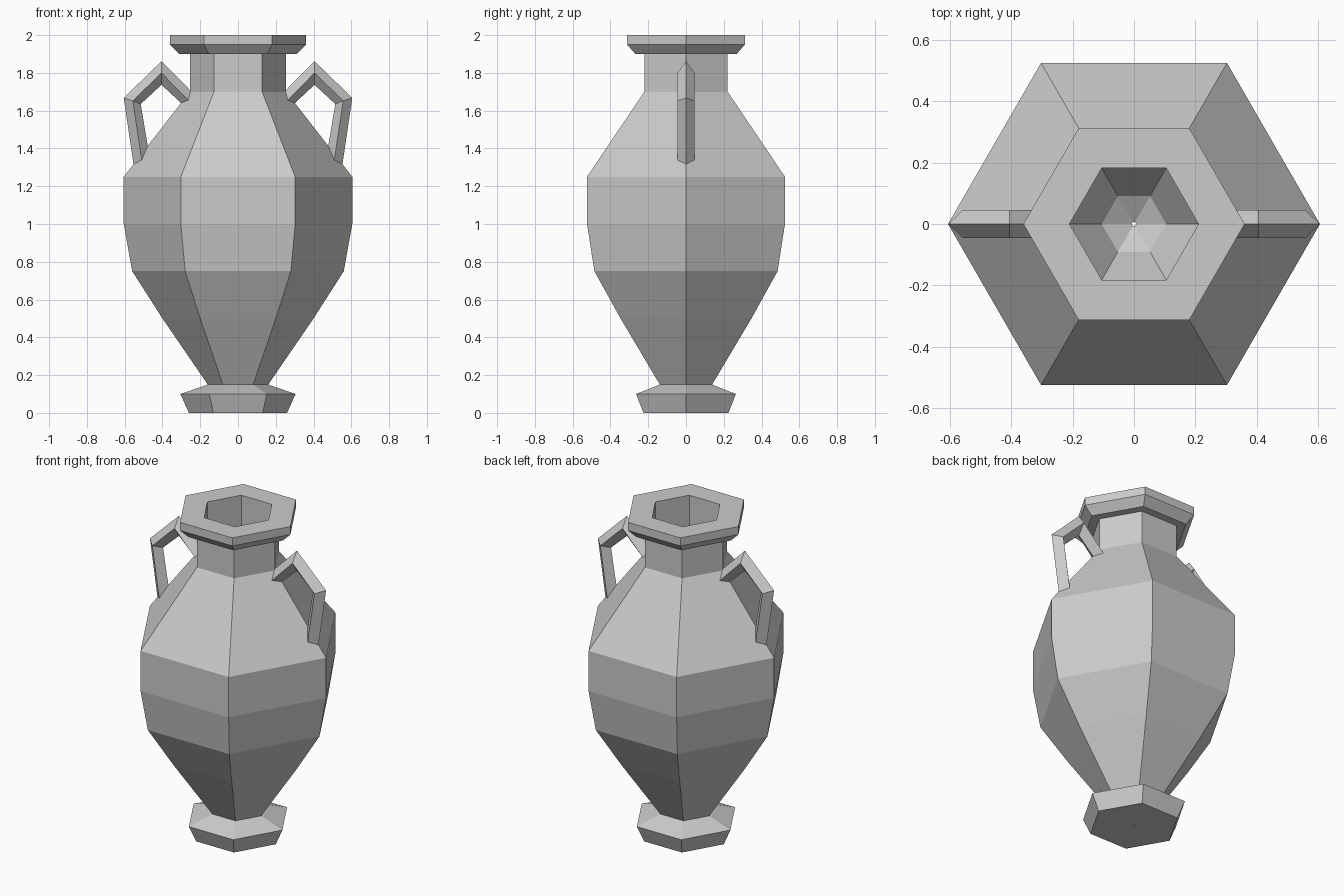
import bpy
import bmesh
from math import cos, sin, pi

cube = bpy.data.objects.get("Cube")
if cube:
    bpy.data.objects.remove(cube, do_unlink=True)

SIDES = 6

clay = bpy.data.materials.new("grey clay")
clay.use_nodes = True
colour = (0.6, 0.6, 0.6, 1)
clay.diffuse_color = colour
clay.node_tree.nodes["Principled BSDF"].inputs["Base Color"].default_value = colour


def finish(bm, name):
    """Turn a bmesh into a flat shaded object."""
    bmesh.ops.recalc_face_normals(bm, faces=bm.faces)
    mesh = bpy.data.meshes.new(name)
    bm.to_mesh(mesh)
    bm.free()
    mesh.materials.append(clay)
    obj = bpy.data.objects.new(name, mesh)
    bpy.context.collection.objects.link(obj)
    return obj


def bridge(bm, a, b):
    """Join two rings of equal length with quads."""
    n = len(a)
    for i in range(n):
        j = (i + 1) % n
        bm.faces.new((a[i], a[j], b[j], b[i]))


# Vase: closed wall profile (radius, height) turned into a hexagonal solid
outside = [(0.008, 0), (0.26, 0), (0.305, 0.1), (0.16, 0.15), (0.4, 0.5),
           (0.56, 0.75), (0.605, 1), (0.605, 1.25), (0.255, 1.7),
           (0.255, 1.9), (0.31, 1.9), (0.36, 1.95), (0.36, 2)]
inside = [(0.21, 2), (0.21, 1.69), (0.56, 1.24), (0.56, 1.01),
          (0.515, 0.77), (0.355, 0.52), (0.105, 0.15), (0.008, 0.1)]

bm = bmesh.new()
rings = [[bm.verts.new((r * cos(2 * pi * i / SIDES), r * sin(2 * pi * i / SIDES), z))
          for i in range(SIDES)] for r, z in outside + inside]
for k, ring in enumerate(rings):
    bridge(bm, ring, rings[(k + 1) % len(rings)])
finish(bm, "vase_body")

# Handles: diamond section given by outer ridge, side and inner ridge (x, z)
HALF_WIDTH = 0.045
stations = [((0.24, 1.695), (0.25, 1.642), (0.285, 1.625)),
            ((0.405, 1.862), (0.405, 1.8), (0.405, 1.737)),
            ((0.605, 1.668), (0.557, 1.652), (0.515, 1.635)),
            ((0.55, 1.295), (0.507, 1.32), (0.47, 1.365))]

for name, side in (("left_handle", 1), ("right_handle", -1)):
    bm = bmesh.new()
    sections = []
    for outer, mid, inner in stations:
        points = [(*outer, 0), (*mid, HALF_WIDTH), (*inner, 0), (*mid, -HALF_WIDTH)]
        sections.append([bm.verts.new((side * x, y, z)) for x, z, y in points])
    for a, b in zip(sections, sections[1:]):
        bridge(bm, a, b)
    bm.faces.new(sections[0])
    bm.faces.new(sections[-1])
    finish(bm, name)
